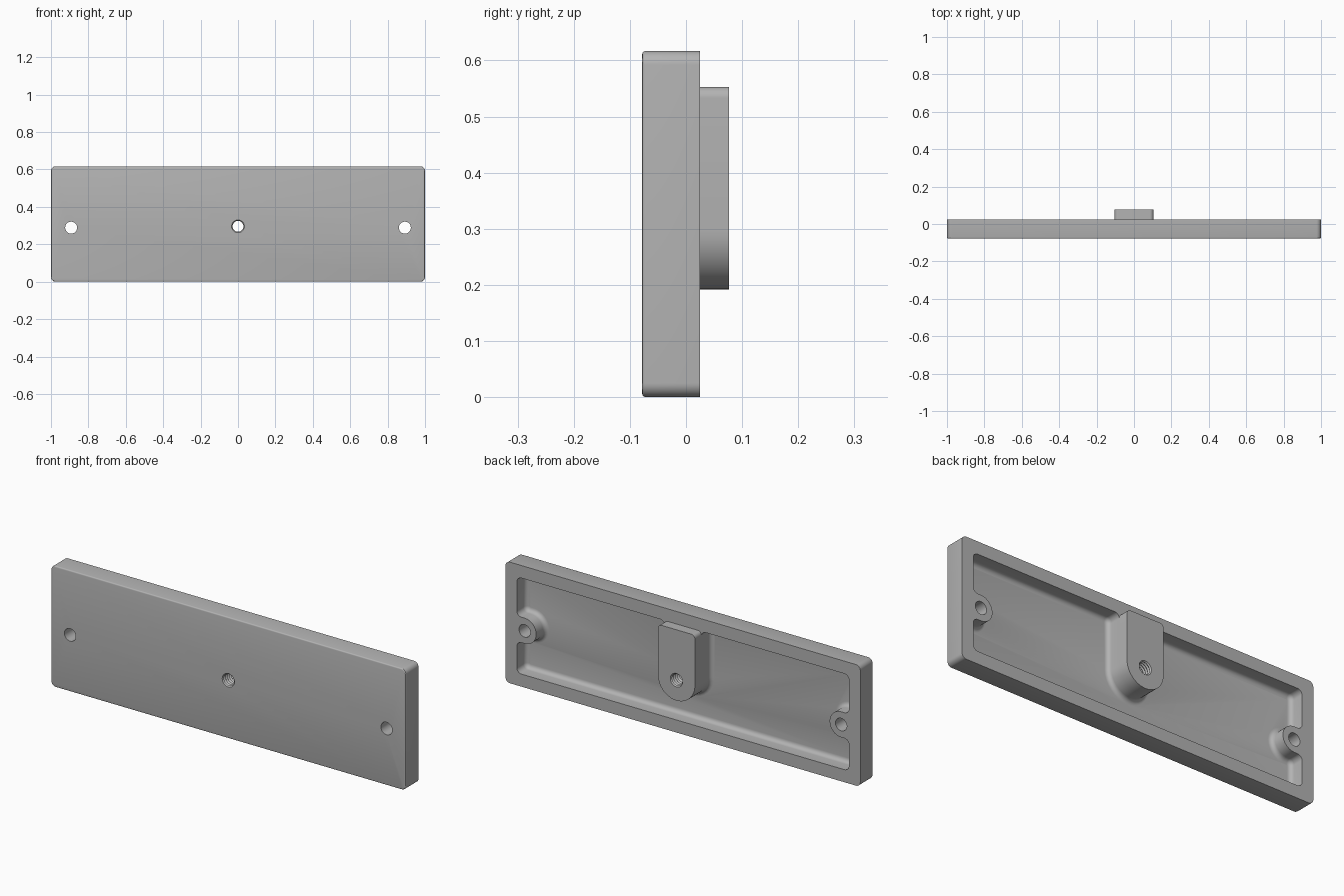
import bpy, bmesh, math
from mathutils import Vector

cube = bpy.data.objects.get("Cube")
if cube:
    bpy.data.objects.remove(cube)

grey = bpy.data.materials.new("plain_grey")
grey.use_nodes = True
grey.diffuse_color = (0.45, 0.45, 0.45, 1)
grey.node_tree.nodes["Principled BSDF"].inputs["Base Color"].default_value = (0.45, 0.45, 0.45, 1)

# Shared dimensions
HEIGHT, FRONT, RIM, BOSS_BACK, FLOOR = 0.617, -0.078, 0.025, 0.077, -0.05
WALL = 0.064
INNER_X, INNER_TOP = 1 - WALL, HEIGHT - WALL
BOSS_R, BOSS_Z = 0.104, 0.296
LUG_R, LUG_X, LUG_Z = 0.065, 0.892, 0.289


def rounded(corners, steps=8):
    """Outline through (x, z, radius) corners, each replaced with an arc."""
    out = []
    n = len(corners)
    for i, (x, z, r) in enumerate(corners):
        p = Vector((x, z))
        a = (Vector(corners[i - 1][:2]) - p).normalized()
        b = (Vector(corners[(i + 1) % n][:2]) - p).normalized()
        centre = p + (a + b) * r
        for k in range(steps + 1):
            t = k / steps * math.pi / 2
            q = centre - b * r * math.cos(t) - a * r * math.sin(t)
            if not out or (q - out[-1]).length > 1e-4:
                out.append(q)
    return out


def make_object(name, bm):
    bmesh.ops.recalc_face_normals(bm, faces=bm.faces)
    mesh = bpy.data.meshes.new(name)
    bm.to_mesh(mesh)
    bm.free()
    mesh.materials.append(grey)
    ob = bpy.data.objects.new(name, mesh)
    bpy.context.collection.objects.link(ob)
    return ob


def extrude(name, outline, y0, y1, bevel=0, segments=3):
    """Prism along y; the edges of its y0 end may be rounded."""
    bm = bmesh.new()
    cap = bm.faces.new([bm.verts.new((p.x, y0, p.y)) for p in outline])
    geom = bmesh.ops.extrude_face_region(bm, geom=[cap], use_keep_orig=True)["geom"]
    for v in (g for g in geom if isinstance(g, bmesh.types.BMVert)):
        v.co.y = y1
    if bevel:
        bmesh.ops.bevel(bm, geom=list(cap.edges), offset=bevel, segments=segments,
                        profile=0.5, affect='EDGES', clamp_overlap=False)
    return make_object(name, bm)


def lathe_y(name, x, z, rings, sides=32):
    """Closed round solid along y from (y, radius) rings."""
    bm = bmesh.new()
    loops = [[bm.verts.new((x + r * math.cos(math.tau * k / sides), y,
                            z + r * math.sin(math.tau * k / sides)))
              for k in range(sides)] for y, r in rings]
    for a, b in zip(loops, loops[1:]):
        for k in range(sides):
            j = (k + 1) % sides
            bm.faces.new((a[k], a[j], b[j], b[k]))
    bm.faces.new(loops[0])
    bm.faces.new(loops[-1])
    return make_object(name, bm)


def cut(target, cutter):
    mod = target.modifiers.new(cutter.name, 'BOOLEAN')
    mod.operation = 'DIFFERENCE'
    mod.solver = 'EXACT'
    mod.object = cutter
    cutter.hide_render = True
    cutter.hide_set(True)


# Cover plate with rounded corners and softened front edge
plate = extrude("cover_plate", rounded([(-1, 0, .025), (1, 0, .025),
                (1, HEIGHT, .025), (-1, HEIGHT, .025)]), FRONT, RIM, 0.006)

# Rear pocket, its outline stepping around two screw lugs and the central boss
f = 0.026
tip = LUG_X - LUG_R
half = [(INNER_X, WALL, f),
        (INNER_X, LUG_Z - LUG_R, f), (tip, LUG_Z - LUG_R, LUG_R),
        (tip, LUG_Z + LUG_R, LUG_R), (INNER_X, LUG_Z + LUG_R, f),
        (INNER_X, INNER_TOP, f), (BOSS_R, INNER_TOP, f),
        (BOSS_R, BOSS_Z - BOSS_R, BOSS_R)]
pocket = extrude("pocket_cutter", rounded(half + [(-x, z, r) for x, z, r in reversed(half)]),
                 FLOOR, RIM + 0.05, 0.022, 5)
cut(plate, pocket)

# Raised end of the central boss
boss = extrude("central_boss", rounded([
    (-BOSS_R, BOSS_Z - BOSS_R, BOSS_R), (BOSS_R, BOSS_Z - BOSS_R, BOSS_R),
    (BOSS_R, INNER_TOP, .02), (-BOSS_R, INNER_TOP, .02)], 12), RIM, BOSS_BACK)

# Screw holes through the lugs
for side, x in (("left", LUG_X), ("right", -LUG_X)):
    cut(plate, lathe_y(side + "_hole_cutter", x, LUG_Z, [(-0.2, .032), (0.2, .032)]))

# Threaded hole through the boss
rings = [(-0.1 + 0.0071 * i, 0.029 + 0.006 * (i % 2)) for i in range(29)]
thread = lathe_y("thread_cutter", 0, BOSS_Z, rings)
cut(plate, thread)
cut(boss, thread)

# Smooth curved walls, keep hard edges
for ob in (plate, boss):
    bpy.ops.object.select_all(action='DESELECT')
    bpy.context.view_layer.objects.active = ob
    ob.select_set(True)
    for mod in list(ob.modifiers):
        bpy.ops.object.modifier_apply(modifier=mod.name)
    bpy.ops.object.shade_smooth_by_angle(angle=math.radians(30))
